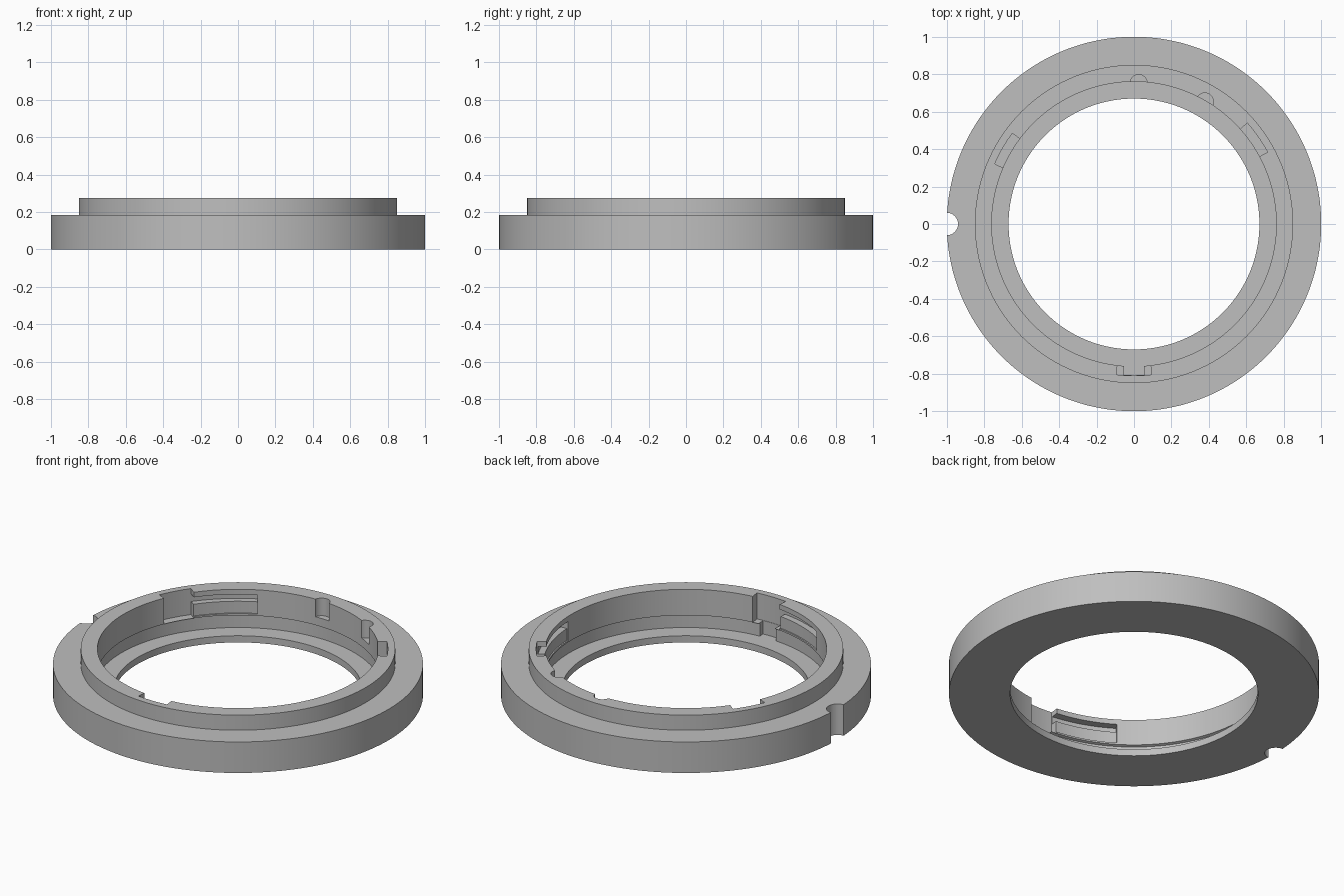
import bpy, bmesh
from math import radians, cos, sin, pi

cube = bpy.data.objects.get("Cube")
if cube:
    bpy.data.objects.remove(cube, do_unlink=True)

# Single grey metal
metal = bpy.data.materials.new("grey_metal")
metal.use_nodes = True
GREY = (0.52, 0.52, 0.52, 1)
metal.diffuse_color = GREY
metal.node_tree.nodes["Principled BSDF"].inputs["Base Color"].default_value = GREY


def make_object(name, bm):
    bmesh.ops.recalc_face_normals(bm, faces=bm.faces)
    mesh = bpy.data.meshes.new(name)
    bm.to_mesh(mesh)
    bm.free()
    mesh.materials.append(metal)
    obj = bpy.data.objects.new(name, mesh)
    bpy.context.collection.objects.link(obj)
    return obj


def lathe(name, profile, steps=144):
    """Revolve a closed (radius, z) profile around z."""
    bm = bmesh.new()
    rings = []
    for i in range(steps):
        a = 2 * pi * i / steps
        rings.append([bm.verts.new((r * cos(a), r * sin(a), z)) for r, z in profile])
    n = len(profile)
    for i in range(steps):
        a, b = rings[i], rings[(i + 1) % steps]
        for j in range(n):
            k = (j + 1) % n
            bm.faces.new((a[j], b[j], b[k], a[k]))
    return make_object(name, bm)


def prism(name, outline, z0, z1):
    """Extrude an (x, y) outline between two heights."""
    bm = bmesh.new()
    face = bm.faces.new([bm.verts.new((x, y, z0)) for x, y in outline])
    geom = bmesh.ops.extrude_face_region(bm, geom=[face])["geom"]
    top = [v for v in geom if isinstance(v, bmesh.types.BMVert)]
    bmesh.ops.translate(bm, verts=top, vec=(0, 0, z1 - z0))
    return make_object(name, bm)


def sector(name, r0, r1, start, end, z0, z1, steps=12):
    angles = [radians(start + (end - start) * i / steps) for i in range(steps + 1)]
    outline = [(r1 * cos(a), r1 * sin(a)) for a in angles]
    outline += [(r0 * cos(a), r0 * sin(a)) for a in reversed(angles)]
    return prism(name, outline, z0, z1)


def round_post(name, x, y, r, z0, z1, steps=32):
    angles = [2 * pi * i / steps for i in range(steps)]
    return prism(name, [(x + r * cos(a), y + r * sin(a)) for a in angles], z0, z1)


# Stepped ring with an inner lip and a shallow groove above it
ring = lathe("mount_ring", [
    (0.67, 0), (1, 0), (1, 0.185), (0.85, 0.185), (0.85, 0.275), (0.76, 0.275),
    (0.76, 0.12), (0.775, 0.115), (0.775, 0.04), (0.67, 0.04)])

cutters = []
# Three bayonet entries, each with an undercut slot running clockwise
for mid in (35, 150, 270):
    cutters.append(sector("entry_cutter", 0.72, 0.81, mid - 6.7, mid + 6.7, 0.12, 0.4))
    cutters.append(sector("slot_cutter", 0.73, 0.805, mid - 33, mid - 5, 0.2, 0.245))
    cutters.append(sector("slot_face_cutter", 0.74, 0.768, mid - 33, mid - 5, 0.13, 0.22))
# Deep keyway at the front
cutters.append(sector("keyway_cutter", 0.71, 0.808, 266, 274, 0.04, 0.41))
# Rounded pockets at the back of the inner wall
for x, y in ((0.025, 0.752), (0.378, 0.654)):
    cutters.append(round_post("pocket_cutter", x, y, 0.046, 0.17, 0.42))
# Index notch through the rim
cutters.append(round_post("notch_cutter", -1, 0, 0.06, -0.1, 0.5))

for c in cutters:
    c.hide_render = True
    mod = ring.modifiers.new(c.name, "BOOLEAN")
    mod.operation, mod.solver, mod.object = "DIFFERENCE", "EXACT", c

# Apply the cuts, then discard the cutters
bpy.context.view_layer.update()
graph = bpy.context.evaluated_depsgraph_get()
cut_mesh = bpy.data.meshes.new_from_object(ring.evaluated_get(graph))
ring.modifiers.clear()
ring.data = cut_mesh
for c in cutters:
    bpy.data.objects.remove(c, do_unlink=True)

# Smooth walls with crisp edges
bpy.ops.object.select_all(action="DESELECT")
ring.select_set(True)
bpy.context.view_layer.objects.active = ring
bpy.ops.object.shade_smooth_by_angle(angle=radians(25))
